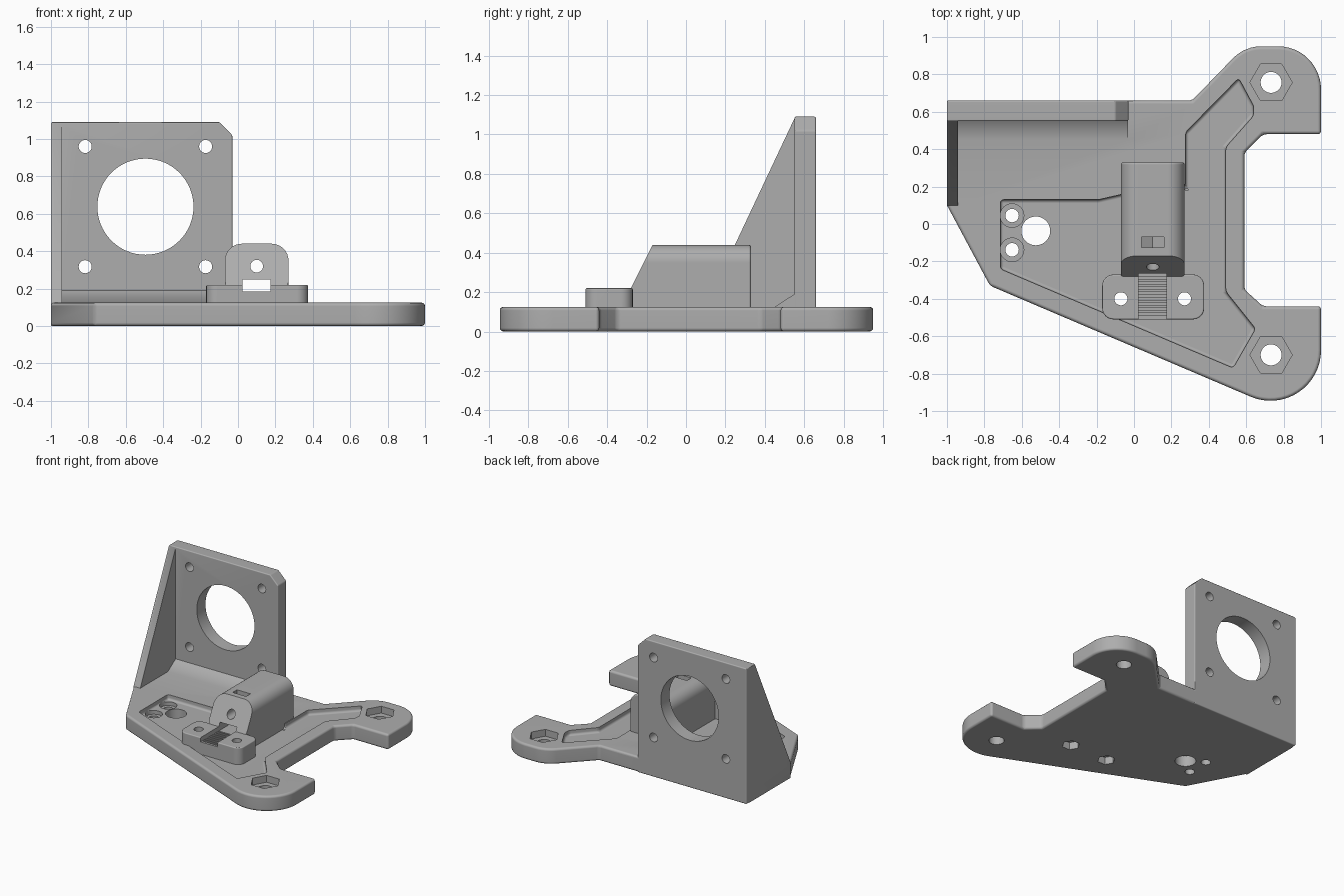
import bpy, bmesh
from math import sin, cos, pi, radians

cube = bpy.data.objects.get("Cube")
if cube:
    bpy.data.objects.remove(cube, do_unlink=True)

grey = bpy.data.materials.new("plain grey plastic")
grey.use_nodes = True
colour = (0.42, 0.42, 0.42, 1)
grey.diffuse_color = colour
grey.node_tree.nodes["Principled BSDF"].inputs["Base Color"].default_value = colour


def arc(cx, cy, r, a0, a1, n=12):
    """Points along an arc, angles in degrees."""
    return [(cx + r * cos(radians(a0 + (a1 - a0) * i / n)),
             cy + r * sin(radians(a0 + (a1 - a0) * i / n))) for i in range(n + 1)]


def ring(cx, cy, r, n=40, turn=0.0):
    return [(cx + r * cos(2 * pi * i / n + turn), cy + r * sin(2 * pi * i / n + turn))
            for i in range(n)]


def rect(u0, u1, v0, v1):
    return [(u0, v0), (u1, v0), (u1, v1), (u0, v1)]


def prism(name, pts, axis, a, b, bevel=0.0):
    """Extrude a flat profile along an axis, optionally rounding its edges."""
    place = {"z": lambda u, v, w: (u, v, w),
             "y": lambda u, v, w: (u, w, v),
             "x": lambda u, v, w: (w, u, v)}[axis]
    bm = bmesh.new()
    low = [bm.verts.new(place(u, v, a)) for u, v in pts]
    high = [bm.verts.new(place(u, v, b)) for u, v in pts]
    bm.faces.new(low)
    bm.faces.new(high)
    for i in range(len(pts)):
        j = (i + 1) % len(pts)
        bm.faces.new((low[i], low[j], high[j], high[i]))
    bmesh.ops.recalc_face_normals(bm, faces=bm.faces)
    if bevel:
        sharp = [e for e in bm.edges if e.calc_face_angle(0) > 0.5]
        bmesh.ops.bevel(bm, geom=sharp, offset=bevel, segments=3, profile=0.5,
                        affect="EDGES", clamp_overlap=True)
    mesh = bpy.data.meshes.new(name)
    bm.to_mesh(mesh)
    bm.free()
    mesh.materials.append(grey)
    obj = bpy.data.objects.new(name, mesh)
    bpy.context.collection.objects.link(obj)
    return obj


def combine(target, other, operation):
    """Apply a boolean and discard the second object."""
    mod = target.modifiers.new("boolean", "BOOLEAN")
    mod.operation = operation
    mod.solver = "EXACT"
    mod.object = other
    bpy.context.view_layer.update()
    evaluated = target.evaluated_get(bpy.context.evaluated_depsgraph_get())
    mesh = bpy.data.meshes.new_from_object(evaluated)
    target.modifiers.clear()
    target.data = mesh
    bpy.data.objects.remove(other, do_unlink=True)


def cut(target, pts, axis, a, b, bevel=0.0):
    combine(target, prism("cutter", pts, axis, a, b, bevel), "DIFFERENCE")


# Base plate with two rounded arms
TOP = 0.125
outline = [(-1, 0.66), (-1, 0.1), (-0.77, -0.33)]
outline += arc(0.73, -0.675, 0.27, -113, 0, 16)
outline += [(1, -0.44), (0.69, -0.44), (0.59, -0.35), (0.59, 0.38), (0.69, 0.48), (1, 0.48)]
outline += arc(0.77, 0.72, 0.23, 0, 90) + arc(0.68, 0.74, 0.21, 90, 135, 6)
outline += [(0.31, 0.66)]
bracket = prism("motor_bracket", outline, "z", 0, TOP, 0.018)

# Sunken pocket in the plate
pocket = [(-0.715, 0.13), (-0.715, -0.24), (0.53, -0.77), (0.65, -0.56), (0.49, -0.36),
          (0.49, 0.41), (0.64, 0.58), (0.64, 0.63), (0.56, 0.78), (0.275, 0.49),
          (0.275, 0.2), (0.1, 0.2), (-0.08, 0.155), (-0.19, 0.13)]
cut(bracket, pocket, "z", 0.085, 0.3, 0.018)

# Motor wall, side gusset and sloping foot of the wall
wall = prism("motor_wall", [(-1, 0), (-0.03, 0), (-0.03, 1.02), (-0.1, 1.09), (-1, 1.09)],
             "y", 0.55, 0.66, 0.008)
combine(bracket, wall, "UNION")
gusset = [(0.1, 0), (0.62, 0), (0.62, 1.085), (0.552, 1.085), (0.1, TOP)]
combine(bracket, prism("side_gusset", gusset, "x", -1, -0.94), "UNION")
slope = [(0.45, 0.1), (0.6, 0.1), (0.6, 0.19), (0.55, 0.19), (0.45, TOP)]
combine(bracket, prism("wall_foot", slope, "x", -0.97, -0.032), "UNION")

# Tensioner tower with arched top and sloped front
arch = [(-0.07, 0.06), (0.27, 0.06)] + arc(0.18, 0.35, 0.09, 0, 90, 8)
arch += arc(0.02, 0.35, 0.09, 90, 180, 8)
tower = prism("tensioner_tower", arch, "y", -0.28, 0.33, 0.012)
cut(tower, [(-0.4, 0.22), (-0.28, 0.22), (-0.14, 0.5), (-0.4, 0.5)], "x", -0.3, 0.5)
combine(bracket, tower, "UNION")

# Clamp block in front of the tower
clamp = arc(-0.11, -0.45, 0.06, 180, 270, 6) + arc(0.315, -0.45, 0.06, 270, 360, 6)
clamp += arc(0.315, -0.33, 0.06, 0, 90, 6) + arc(-0.11, -0.33, 0.06, 90, 180, 6)
combine(bracket, prism("clamp_block", clamp, "z", 0.06, 0.22, 0.008), "UNION")

# Belt channel with toothed floor
cut(bracket, rect(0.025, 0.175, 0.185, 0.25), "y", -0.6, 0.4)
for i in range(8):
    y = -0.49 + i * 0.028
    cut(bracket, rect(0.025, 0.175, y, y + 0.014), "z", 0.17, 0.21)

# Tensioner screw hole and nut slot open at the top
cut(bracket, ring(0.1, 0.32, 0.034, 24), "y", -0.4, 0.4)
nut = [(0.04, 0.5), (0.04, 0.285), (0.1, 0.252), (0.16, 0.285), (0.16, 0.5)]
cut(bracket, nut, "y", -0.125, -0.07)

# Motor opening and its four screw holes
cut(bracket, ring(-0.495, 0.638, 0.257, 64), "y", 0.4, 0.8)
for x in (-0.817, -0.173):
    for z in (0.317, 0.96):
        cut(bracket, ring(x, z, 0.035, 24), "y", 0.4, 0.8)

# Clamp screw holes with nut traps underneath
for x in (-0.07, 0.27):
    cut(bracket, ring(x, -0.4, 0.035, 24), "z", -0.1, 0.4)
    cut(bracket, ring(x, -0.4, 0.066, 6), "z", -0.1, 0.06)

# Arm mounting holes with hexagonal recesses
for y in (0.757, -0.7):
    cut(bracket, ring(0.733, y, 0.056, 32), "z", -0.1, 0.3)
    cut(bracket, ring(0.733, y, 0.113, 6), "z", 0.07, 0.3)

# Cable hole and two counterbored screw holes
cut(bracket, ring(-0.525, -0.037, 0.077), "z", -0.1, 0.3)
for y in (0.045, -0.138):
    cut(bracket, ring(-0.652, y, 0.036, 24), "z", -0.1, 0.3)
    cut(bracket, ring(-0.652, y, 0.063, 32), "z", 0.055, 0.3)

# Smooth roundings, crisp flats
bpy.ops.object.select_all(action="DESELECT")
bracket.select_set(True)
bpy.context.view_layer.objects.active = bracket
bpy.ops.object.shade_smooth_by_angle(angle=radians(35))
weighted = bracket.modifiers.new("weighted_normals", "WEIGHTED_NORMAL")
weighted.keep_sharp = True
